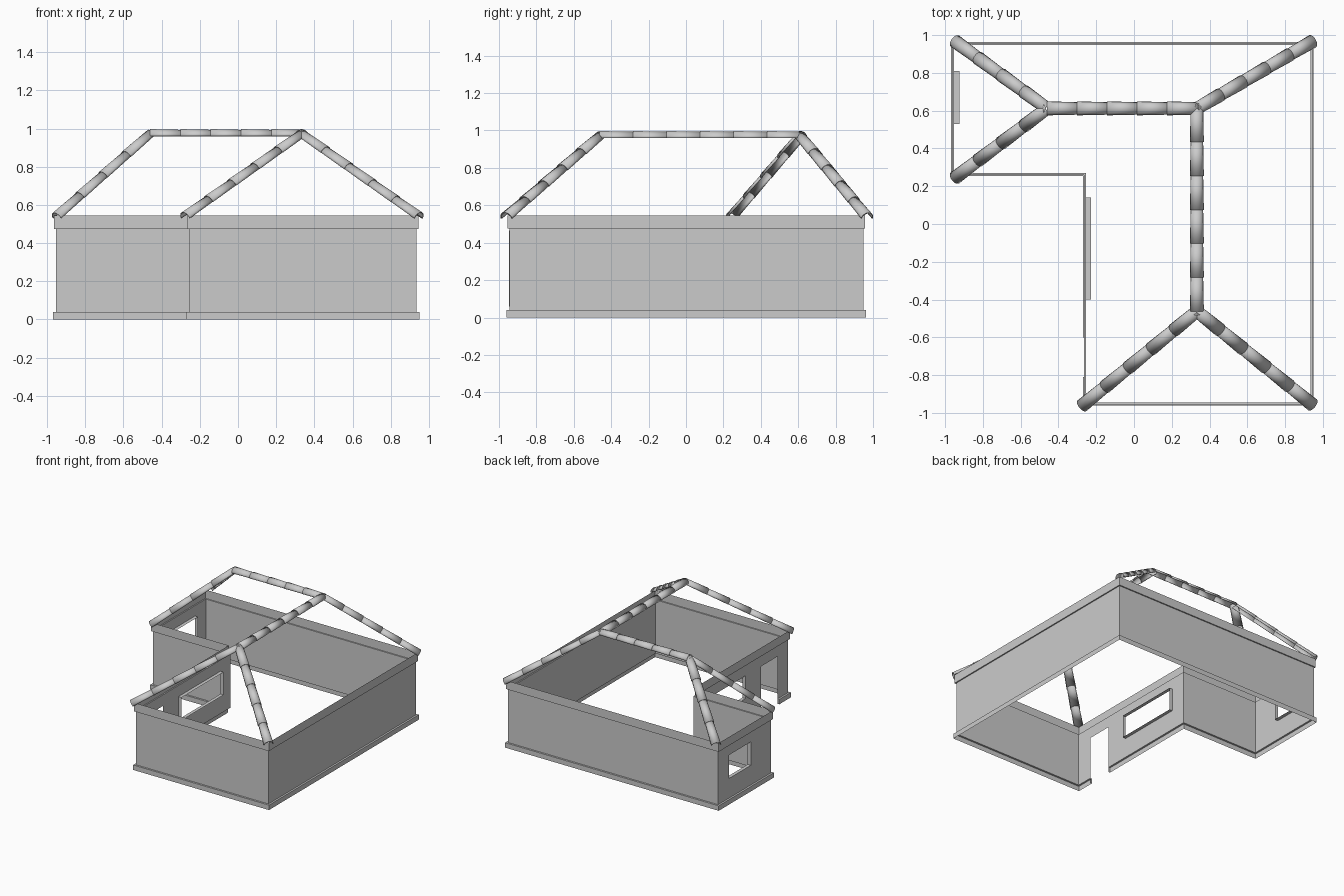
import bpy, bmesh, math
from mathutils import Vector

if "Cube" in bpy.data.objects:
    bpy.data.objects.remove(bpy.data.objects["Cube"])

# L-shaped plan, counter-clockwise, of the plain wall face
PLAN = [Vector(p) for p in [(-.255, -.945), (.935, -.945), (.935, .948),
                            (-.953, .948), (-.953, .27), (-.255, .27)]]
N = len(PLAN)
# openings: wall index -> (world y from, to, z from, to)
OPENINGS = {3: [(.53, .81, .20, .39)],
            5: [(-.40, .14, .20, .385), (-.81, -.60, 0, .385)]}
# bands: (z from, z to, outward offset)
PLINTH, WALL, FRIEZE = (0, .04, .015), (.04, .475, 0), (.475, .545, .01)
REVEAL = .028


def make(name, bm, weld=True):
    if weld:
        bmesh.ops.remove_doubles(bm, verts=bm.verts, dist=1e-5)
    me = bpy.data.meshes.new(name)
    bm.to_mesh(me)
    bm.free()
    ob = bpy.data.objects.new(name, me)
    bpy.context.collection.objects.link(ob)
    return ob


def quad(bm, *pts):
    bm.faces.new([bm.verts.new(p) for p in pts])


def direction(i):
    return (PLAN[(i + 1) % N] - PLAN[i % N]).normalized()


def normal(i):
    d = direction(i)
    return Vector((d.y, -d.x))


def point(i, t, z, off):
    """Point on wall i at distance t; the ends are mitred."""
    length = (PLAN[(i + 1) % N] - PLAN[i]).length
    p = PLAN[i] + direction(i) * t + normal(i) * off
    if t < 1e-6:
        p += normal(i - 1) * off
    elif t > length - 1e-6:
        p += normal(i + 1) * off
    return Vector((p.x, p.y, z))


def holes(i):
    """Openings of wall i as distances along the wall."""
    out = []
    for y0, y1, z0, z1 in OPENINGS.get(i, []):
        a, b = sorted(abs(y - PLAN[i].y) for y in (y0, y1))
        out.append((a, b, z0, z1))
    return out


def band(bm, z0, z1, off):
    for i in range(N):
        length = (PLAN[(i + 1) % N] - PLAN[i]).length
        hs = holes(i)
        ts = sorted({0, length, *[t for h in hs for t in h[:2]]})
        zs = sorted({z0, z1, *[z for h in hs for z in h[2:] if z0 < z < z1]})
        for a, b in zip(ts, ts[1:]):
            for c, d in zip(zs, zs[1:]):
                if any(h[0] < (a + b) / 2 < h[1] and h[2] < (c + d) / 2 < h[3] for h in hs):
                    continue
                quad(bm, point(i, a, c, off), point(i, b, c, off),
                     point(i, b, d, off), point(i, a, d, off))


def ledge(bm, z, off, skip_doors, up):
    for i in range(N):
        length = (PLAN[(i + 1) % N] - PLAN[i]).length
        doors = [h for h in holes(i) if h[2] == 0] if skip_doors else []
        ts = sorted({0, length, *[t for h in doors for t in h[:2]]})
        for a, b in zip(ts, ts[1:]):
            if any(h[0] < (a + b) / 2 < h[1] for h in doors):
                continue
            pts = [point(i, a, z, off), point(i, b, z, off),
                   point(i, b, z, 0), point(i, a, z, 0)]
            quad(bm, *(pts if up else pts[::-1]))


# main walls
bm = bmesh.new()
band(bm, *WALL)
make("walls", bm)

# plinth, closed off beside the doorway
bm = bmesh.new()
band(bm, *PLINTH)
ledge(bm, .04, PLINTH[2], True, True)
for i in OPENINGS:
    for h in holes(i):
        if h[2] == 0:
            for t in h[:2]:
                quad(bm, point(i, t, 0, 0), point(i, t, 0, .015),
                     point(i, t, .04, .015), point(i, t, .04, 0))
make("plinth", bm)

# band under the eaves
bm = bmesh.new()
band(bm, *FRIEZE)
ledge(bm, .475, FRIEZE[2], False, False)
make("eaves_band", bm)

# window reveals, running inward
bm = bmesh.new()
for i in OPENINGS:
    for a, b, c, d in holes(i):
        if c > 0:
            ring = [(a, c), (b, c), (b, d), (a, d)]
            for (s, u), (t, v) in zip(ring, ring[1:] + ring[:1]):
                quad(bm, point(i, s, u, 0), point(i, s, u, -REVEAL),
                     point(i, t, v, -REVEAL), point(i, t, v, 0))
make("window_reveals", bm)


def tile_run(name, low, high, pitch=.168, sides=10):
    """Row of overlapping half-round tiles, wide end downhill."""
    low, high = Vector(low), Vector(high)
    axis = (high - low).normalized()
    side = axis.cross(Vector((0, 0, 1))).normalized()
    up = side.cross(axis)
    length = (high - low).length
    count = round(length / pitch)
    step = length / count
    bm = bmesh.new()
    for k in range(count):
        rings = []
        for s, r in ((k * step, .037), ((k + 1) * step + .012, .033)):
            c = low + axis * s
            rings.append([bm.verts.new(c + r * (side * math.cos(math.pi * j / sides)
                                                + up * math.sin(math.pi * j / sides)))
                          for j in range(sides + 1)])
        for j in range(sides):
            bm.faces.new((rings[0][j], rings[0][j + 1], rings[1][j + 1], rings[1][j]))
    bmesh.ops.recalc_face_normals(bm, faces=bm.faces)
    for f in bm.faces:  # crown faces upward
        if f.normal.dot(up) < -.01:
            f.normal_flip()
    ob = make(name, bm, False)
    mod = ob.modifiers.new("thickness", 'SOLIDIFY')
    mod.thickness = .004
    mod.offset = -1
    bpy.ops.object.select_all(action='DESELECT')
    ob.select_set(True)
    bpy.context.view_layer.objects.active = ob
    bpy.ops.object.shade_smooth_by_angle(angle=math.radians(40))


# ridge junctions and hips down to the eaves corners
A, B, C = (-.46, .612, .96), (.333, .612, .96), (.333, -.462, .96)
Z = .53
tile_run("back_ridge", A, B)
tile_run("long_ridge", C, B)
tile_run("hip_back_left", (-.947, .967, Z), A)
tile_run("hip_wing_front", (-.947, .245, Z), A)
tile_run("hip_back_right", (.945, .967, Z), B)
tile_run("hip_front_left", (-.275, -.962, Z), C)
tile_run("hip_front_right", (.945, -.957, Z), C)
